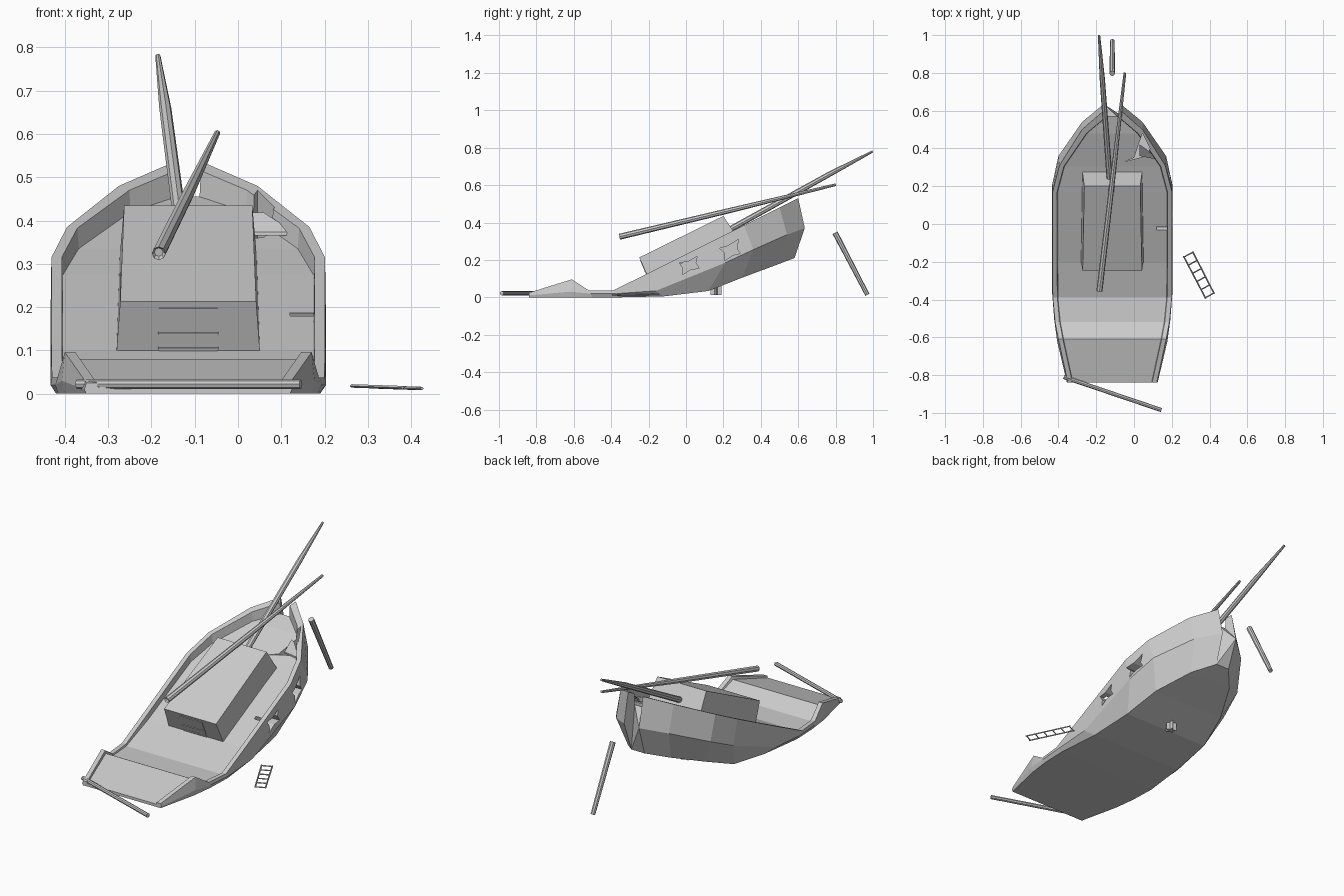
import bpy, bmesh, math
from mathutils import Vector

if "Cube" in bpy.data.objects:
    bpy.data.objects.remove(bpy.data.objects["Cube"])

CX = -0.115  # hull centreline


def make(name, verts, faces):
    me = bpy.data.meshes.new(name)
    bm = bmesh.new()
    vs = [bm.verts.new(v) for v in verts]
    for f in faces:
        bm.faces.new([vs[i] for i in f])
    bmesh.ops.recalc_face_normals(bm, faces=bm.faces)
    bm.to_mesh(me)
    bm.free()
    ob = bpy.data.objects.new(name, me)
    bpy.context.collection.objects.link(ob)
    return ob


def loft(name, rings):
    n = len(rings[0])
    verts = [p for r in rings for p in r]
    faces = [(a * n + i, a * n + (i + 1) % n, (a + 1) * n + (i + 1) % n, (a + 1) * n + i)
             for a in range(len(rings) - 1) for i in range(n)]
    faces += [tuple(range(n)), tuple(range(len(verts) - n, len(verts)))]
    return make(name, verts, faces)


def pole(name, path, sides=8):
    # path: (point, radius) pairs
    pts = [Vector(p) for p, r in path]
    q = (pts[-1] - pts[0]).to_track_quat('Z', 'Y')
    rings = []
    for p, (_, r) in zip(pts, path):
        rings.append([p + q @ Vector((r * math.cos(t), r * math.sin(t), 0))
                      for t in [2 * math.pi * i / sides for i in range(sides)]])
    return loft(name, rings)


def cut(target, rings):
    cutter = loft("cutter", rings)
    cutter.hide_render = True
    m = target.modifiers.new("cut", 'BOOLEAN')
    m.operation = 'DIFFERENCE'
    m.solver = 'EXACT'
    m.object = cutter
    bpy.context.view_layer.objects.active = target
    bpy.ops.object.modifier_apply(modifier=m.name)
    bpy.data.objects.remove(cutter)


# Hull stations: rail y,z,half width | deck z, inset y | chine y,z,w | bottom y,z,w
stations = [
    (-.84, .025, .235, .015, 0, -.84, .010, .240, -.84, 0, .235),
    (-.61, .096, .285, .080, 0, -.62, .030, .292, -.62, 0, .285),
    (-.52, .037, .302, .030, 0, -.51, .020, .307, -.50, 0, .300),
    (-.39, .037, .315, .028, 0, -.37, .020, .318, -.36, 0, .305),
    (-.20, .130, .316, .100, 0, -.16, .035, .318, -.12, .005, .28),
    (.17, .315, .316, .275, 0, .21, .185, .318, .12, .034, .26),
    (.31, .385, .280, .335, .005, .36, .255, .285, .30, .105, .22),
    (.50, .480, .160, .420, .02, .54, .335, .160, .48, .172, .13),
    (.60, .530, .045, .455, .03, .635, .370, .045, .58, .210, .04),
]
rings = []
for yr, zr, w, zd, dy, yc, zc, wc, yk, zk, wk in stations:
    wi = w - min(.024, w * .35)
    half = [(wk, yk, zk), (wc, yc, zc), (w, yr, zr),
            (wi, yr - dy, zr - dy * .5), (wi - .003, yr - dy, zd)]
    rings.append([(CX + x, y, z) for x, y, z in half] +
                 [(CX - x, y, z) for x, y, z in reversed(half)])
hull = loft("hull", rings)

# Torn holes in the starboard side and in the fore deck
holes = [
    [(-.035, .185), (.01, .19), (.06, .22), (.052, .185), (.07, .155), (.025, .15), (-.02, .12), (-.015, .155)],
    [(.18, .262), (.225, .275), (.28, .31), (.272, .26), (.29, .235), (.25, .225), (.205, .195), (.21, .235)],
]
for h in holes:
    cut(hull, [[(x, y, z) for y, z in h] for x in (.12, .3)])
deck_hole = [(-.05, .33), (0, .35), (.045, .48), (.085, .40), (.06, .36)]
cut(hull, [[(x, y, z) for x, y in deck_hole] for z in (.31, .6)])

# Lifted plank beside the deck hole
loft("broken_plank", [[(x, y, z + dz) for x, y, z in
                       [(.03, .36, .365), (.13, .34, .365), (.06, .40, .41), (.03, .42, .41)]]
                      for dz in (0, .008)])


def quad_ring(y0, z0, w0, y1, z1, w1):
    return [(CX - w0, y0, z0), (CX + w0, y0, z0), (CX + w1, y1, z1), (CX - w1, y1, z1)]


# Cabin: base ring sunk into the deck, roof ring above
loft("cabin", [quad_ring(-.195, .09, .166, .275, .32, .158),
               quad_ring(-.25, .213, .157, .20, .435, .148)])

# Cabin door and two cross boards on the front wall
def on_wall(t, off):
    return (-.195 - .055 * t - off * .91, .09 + .123 * t - off * .41)

def board(name, w, t0, t1, off):
    a, b = on_wall(t0, off), on_wall(t1, off)
    c, d = on_wall(t0, -.01), on_wall(t1, -.01)
    loft(name, [quad_ring(*a, w, *b, w), quad_ring(*c, w, *d, w)])

board("door", .068, .05, .88, .003)
for i, t in enumerate((.12, .4)):
    board("door_board_%d" % i, .07, t, t + .03, .006)

# Spars
mast = pole("fallen_mast", [((-.183, -.355, .324), .016), ((-.112, .25, .468), .014), ((-.048, .80, .602), .007)])
bm = bmesh.new()
bm.from_mesh(mast.data)
bm.faces.ensure_lookup_table()
end = min(bm.faces, key=lambda f: f.calc_center_median().y)
bmesh.ops.inset_region(bm, faces=[end], thickness=.006)
bmesh.ops.translate(bm, verts=end.verts, vec=(0, .012, .003))
bm.to_mesh(mast.data)
bm.free()
pole("bowsprit", [((-.128, .22, .355), .016), ((-.168, .77, .66), .014), ((-.185, .998, .78), .006)])
pole("loose_spar_bow", [((CX, .797, .345), .015), ((CX, .97, .013), .012)])
pole("loose_spar_stern", [((-.372, -.81, .022), .011), ((.145, -.985, .022), .011)])

# Loose ladder lying beside the hull
a0, a1 = Vector((.262, -.17, .018)), Vector((.38, -.395, .014))
b0, b1 = Vector((.31, -.145, .016)), Vector((.425, -.37, .012))
pole("ladder_side_left", [(a0, .004), (a1, .004)], 4)
pole("ladder_side_right", [(b0, .004), (b1, .004)], 4)
for i in range(6):
    t = .02 + i * .192
    pole("ladder_rung_%d" % i, [(a0.lerp(a1, t), .0035), (b0.lerp(b1, t), .0035)], 4)

# Splintered mast foot poking through the bottom
star = [(r * math.cos(i * math.pi / 5), r * math.sin(i * math.pi / 5))
        for i in range(10) for r in [.03 if i % 2 == 0 else .014]]
loft("mast_foot", [[(CX + x, .16 + y, z) for x, y in star] for z in (.012, .07)])
